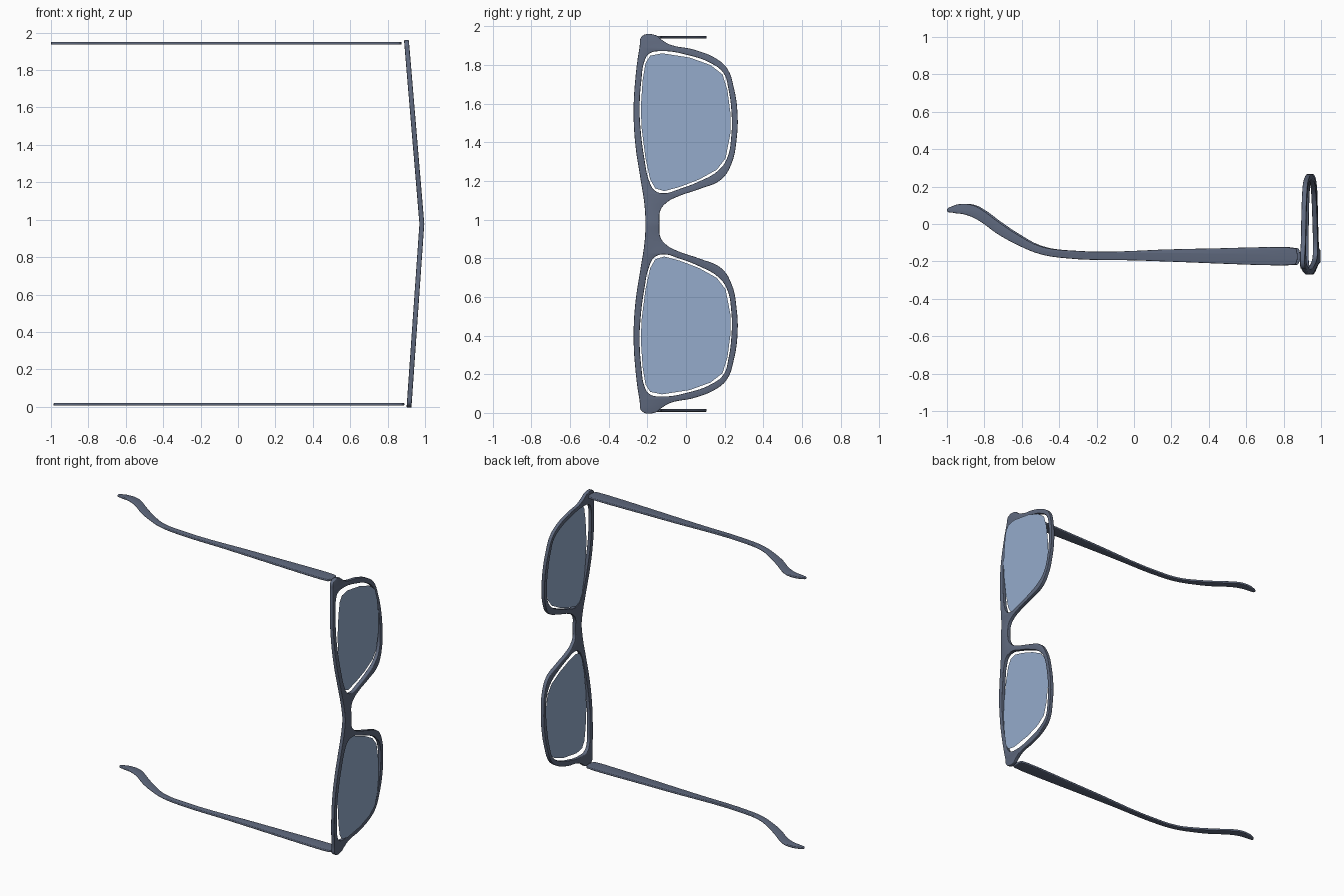
import bpy, bmesh
from mathutils import Vector

cube = bpy.data.objects.get("Cube")
if cube:
    bpy.data.objects.remove(cube, do_unlink=True)

MID = 0.978      # height of the bridge centre
TILT = 0.007     # slight lean of the whole pair


def material(name, rgb):
    mat = bpy.data.materials.new(name)
    mat.use_nodes = True
    mat.diffuse_color = (*rgb, 1)
    bsdf = next(n for n in mat.node_tree.nodes if n.type == 'BSDF_PRINCIPLED')
    bsdf.inputs["Base Color"].default_value = (*rgb, 1)
    return mat


slate = material("slate frame", (0.115, 0.142, 0.21))
pale_blue = material("pale blue lens", (0.30, 0.41, 0.60))


def profile_mesh(loops, thickness, bevel, steps=5):
    """Fill smooth closed loops (inner ones become holes) and thicken them."""
    curve = bpy.data.curves.new("profile", 'CURVE')
    curve.dimensions = '2D'
    curve.fill_mode = 'BOTH'
    curve.resolution_u = steps
    curve.extrude = thickness / 2 - bevel
    curve.bevel_depth = bevel
    curve.bevel_resolution = 2
    curve.offset = -bevel
    for loop in loops:
        spline = curve.splines.new('BEZIER')
        spline.bezier_points.add(len(loop) - 1)
        spline.use_cyclic_u = True
        for point, (u, v) in zip(spline.bezier_points, loop):
            point.co = (u, v, 0)
            point.handle_left_type = point.handle_right_type = 'AUTO'
    helper = bpy.data.objects.new("profile_helper", curve)
    bpy.context.collection.objects.link(helper)
    deps = bpy.context.evaluated_depsgraph_get()
    mesh = bpy.data.meshes.new_from_object(helper.evaluated_get(deps))
    bpy.data.objects.remove(helper, do_unlink=True)
    bm = bmesh.new()
    bm.from_mesh(mesh)
    bpy.data.meshes.remove(mesh)
    bmesh.ops.remove_doubles(bm, verts=bm.verts, dist=0.0002)
    return bm


def finish(name, bm, mat, place):
    """Move every vertex with the place rule and make the object."""
    for v in bm.verts:
        v.co = place(v.co)
    bmesh.ops.recalc_face_normals(bm, faces=bm.faces)
    mesh = bpy.data.meshes.new(name)
    bm.to_mesh(mesh)
    bm.free()
    mesh.materials.clear()
    mesh.materials.append(mat)
    for poly in mesh.polygons:
        poly.material_index = 0
    obj = bpy.data.objects.new(name, mesh)
    bpy.context.collection.objects.link(obj)
    bpy.ops.object.select_all(action='DESELECT')
    obj.select_set(True)
    bpy.context.view_layer.objects.active = obj
    bpy.ops.object.shade_smooth_by_angle(angle=0.6)
    return obj


def flip(loop):
    return [(u, -v) for u, v in reversed(loop)]


# Outer rim of one half, from the brow side of the bridge round to the nose side
rim = [(-.21, 0), (-.215, .1), (-.235, .23), (-.262, .41), (-.271, .58),
       (-.262, .75), (-.24, .915), (-.228, .97), (-.158, .976), (-.13, .955),
       (-.085, .928), (.044, .9), (.163, .85), (.215, .8), (.247, .705),
       (.266, .58), (.262, .44), (.235, .31), (.183, .23), (.07, .18),
       (-.045, .14), (-.1, .11), (-.132, .07), (-.137, 0)]
# Lens opening
opening = [(-.24, .6), (-.23, .75), (-.215, .84), (-.19, .88), (-.127, .893),
           (.02, .87), (.13, .83), (.194, .78), (.22, .695), (.235, .58),
           (.235, .463), (.21, .333), (.163, .272), (.07, .22), (-.034, .18),
           (-.116, .158), (-.163, .173), (-.19, .22), (-.215, .334), (-.235, .49)]

# Front frame, folded to a shallow angle at the bridge
outline = rim + flip(rim)[1:-1]
front = profile_mesh([outline, opening, flip(opening)], .026, .004)
bmesh.ops.bisect_plane(front, geom=front.verts[:] + front.edges[:] + front.faces[:],
                       plane_co=(0, 0, 0), plane_no=(0, 1, 0), dist=.0001)
finish("front_frame", front, slate,
       lambda c: Vector((.983 - .077 * abs(c.y) - TILT * c.y + c.z, c.x, MID + c.y)))

# Flat lenses, a little smaller than their openings
for name, side in (("upper_lens", 1), ("lower_lens", -1)):
    bm = bmesh.new()
    verts = [bm.verts.new((u * .975, .527 + (v - .527) * .97, 0)) for u, v in opening]
    bm.faces.new(verts)
    finish(name, bm, pale_blue,
           lambda c: Vector((.95, c.x, MID + side * c.y)))

# Temple arms with curved ear tips
arm = [(.87, -.13), (.3, -.133), (-.37, -.14), (-.505, -.115), (-.61, -.06),
       (-.72, .013), (-.8, .072), (-.853, .1), (-.91, .107), (-.96, .097),
       (-.993, .072), (-.96, .06), (-.895, .05), (-.826, .02), (-.72, -.055),
       (-.61, -.115), (-.505, -.158), (-.39, -.18), (.03, -.195), (.865, -.218),
       (.876, -.205), (.878, -.145)]
for name, side in (("upper_temple", 1), ("lower_temple", -1)):
    finish(name, profile_mesh([arm], .015, .005), slate,
           lambda c: Vector((c.x - TILT * side, c.y, MID + side * (.965 + c.z))))
